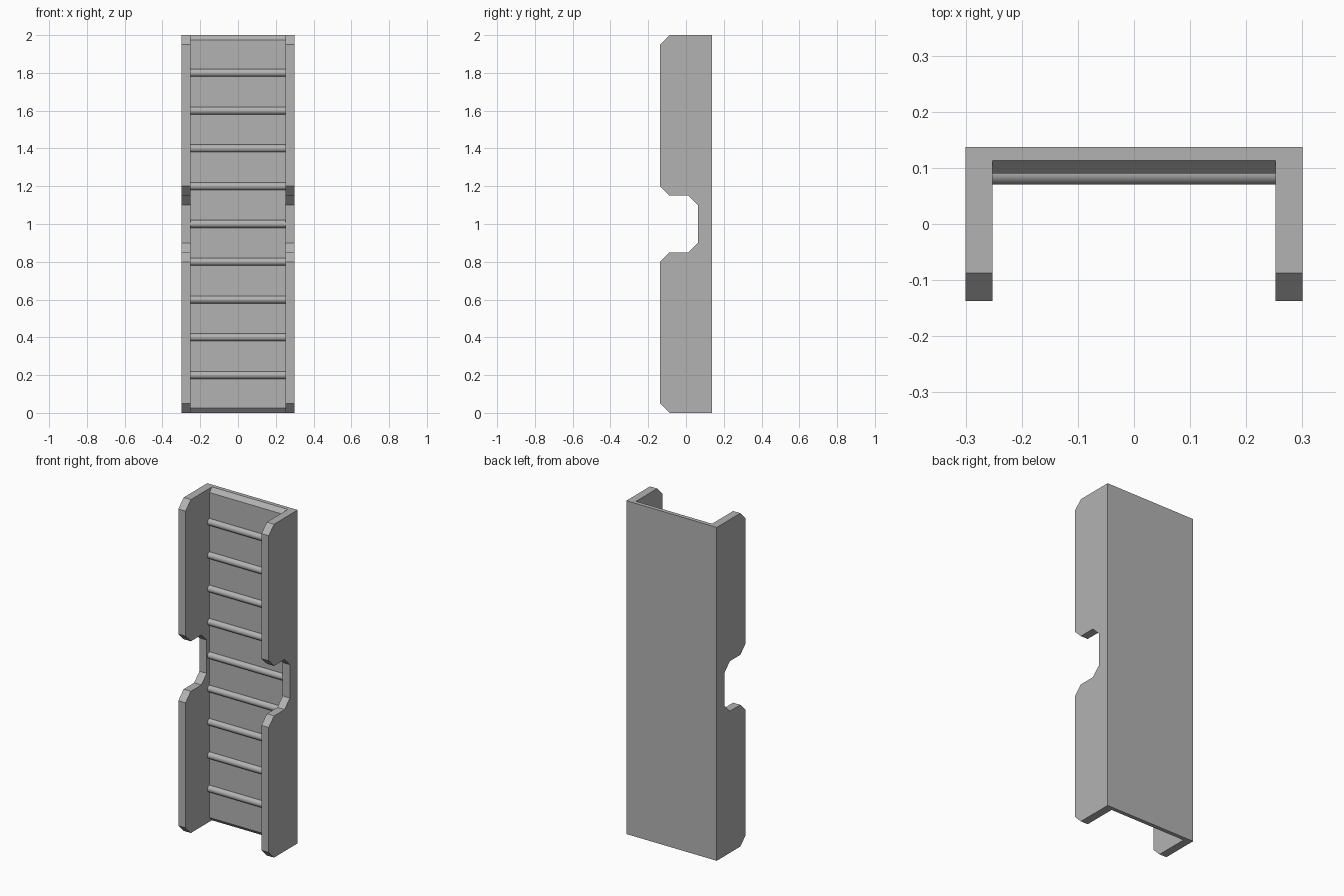
import bpy, bmesh, math
from mathutils import Matrix

default = bpy.data.objects.get("Cube")
if default:
    bpy.data.objects.remove(default, do_unlink=True)

grey = bpy.data.materials.new("grey metal")
grey.use_nodes = True
color = (0.45, 0.45, 0.45, 1)
grey.diffuse_color = color
grey.node_tree.nodes["Principled BSDF"].inputs["Base Color"].default_value = color

HALF_WIDTH, INNER, DEPTH, HEIGHT = 0.30, 0.252, 0.137, 2.0
PANEL_FRONT = 0.09


def add_object(name, bm):
    bmesh.ops.recalc_face_normals(bm, faces=bm.faces[:])
    mesh = bpy.data.meshes.new(name)
    bm.to_mesh(mesh)
    bm.free()
    mesh.materials.append(grey)
    obj = bpy.data.objects.new(name, mesh)
    bpy.context.collection.objects.link(obj)
    return obj


def extrude_profile(name, lower_half, x0, x1):
    """Mirror a lower (y, z) outline about mid height and extrude it along x."""
    outline = lower_half + [(y, HEIGHT - z) for y, z in reversed(lower_half)]
    bm = bmesh.new()
    face = bm.faces.new([bm.verts.new((x0, y, z)) for y, z in outline])
    new = bmesh.ops.extrude_face_region(bm, geom=[face])["geom"]
    verts = [v for v in new if isinstance(v, bmesh.types.BMVert)]
    bmesh.ops.translate(bm, verts=verts, vec=(x1 - x0, 0, 0))
    return add_object(name, bm)


# Side rails with chamfered corners and a notch at mid height
rail = [(DEPTH, 0), (-0.087, 0), (-DEPTH, 0.05), (-DEPTH, 0.8),
        (-0.087, 0.85), (0.013, 0.85), (0.063, 0.9)]
extrude_profile("left_rail", rail, INNER, HALF_WIDTH)
extrude_profile("right_rail", rail, -HALF_WIDTH, -INNER)

# Back panel, chamfered along its top and bottom front edges
panel = [(DEPTH, 0), (0.113, 0), (PANEL_FRONT, 0.025)]
extrude_profile("back_panel", panel, -INNER, INNER)

# Round rungs half sunk into the panel
for i in range(1, 10):
    bm = bmesh.new()
    bmesh.ops.create_cone(bm, cap_ends=True, segments=24, radius1=0.02,
                          radius2=0.02, depth=2 * INNER,
                          matrix=Matrix.Rotation(math.pi / 2, 4, "Y"))
    rung = add_object(f"rung_{i}", bm)
    rung.location = (0, PANEL_FRONT, 0.2 * i)
    for poly in rung.data.polygons:
        poly.use_smooth = len(poly.vertices) == 4
